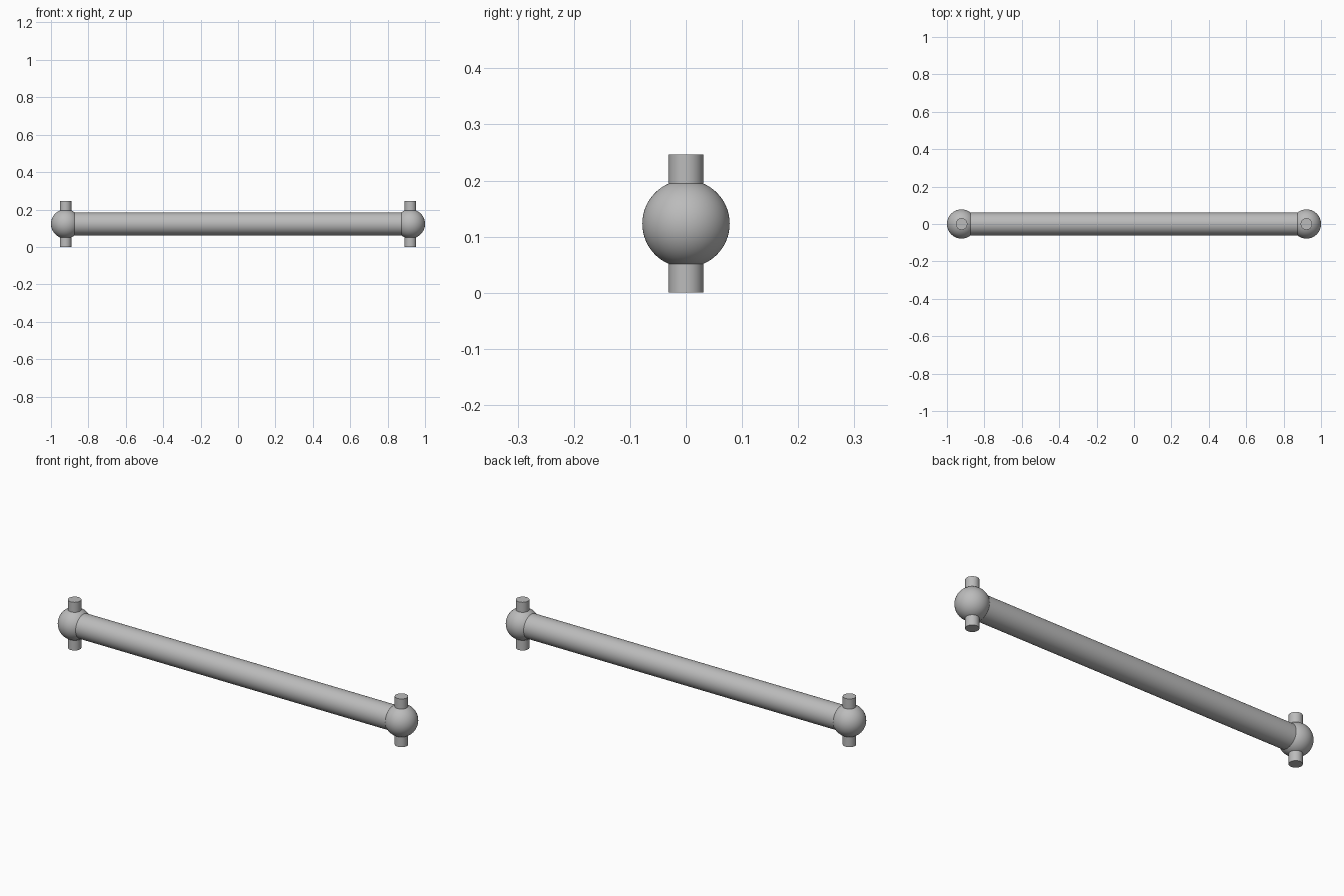
import bpy
import math

cube = bpy.data.objects.get("Cube")
if cube:
    bpy.data.objects.remove(cube, do_unlink=True)

BALL_X, AXIS_Z = 0.922, 0.123
BALL_R, ROD_R, PIN_R = 0.078, 0.061, 0.031

steel = bpy.data.materials.new("grey_steel")
steel.use_nodes = True
grey = (0.5, 0.5, 0.5, 1)
steel.diffuse_color = grey
steel.node_tree.nodes["Principled BSDF"].inputs["Base Color"].default_value = grey


def finish(name):
    obj = bpy.context.object
    obj.name = name
    obj.data.materials.append(steel)
    bpy.ops.object.shade_smooth_by_angle(angle=math.radians(35))


def cylinder(name, radius, length, location, rotation=(0, 0, 0)):
    bpy.ops.mesh.primitive_cylinder_add(vertices=64, radius=radius, depth=length,
                                        location=location, rotation=rotation)
    finish(name)


# Long shaft, ending inside the two balls
cylinder("shaft", ROD_R, 2 * (BALL_X - 0.04), (0, 0, AXIS_Z), (0, math.pi / 2, 0))

# Ball ends, each with a vertical cross pin
for side, sign in (("left", 1), ("right", -1)):
    centre = (sign * BALL_X, 0, AXIS_Z)
    bpy.ops.mesh.primitive_uv_sphere_add(segments=64, ring_count=32,
                                         radius=BALL_R, location=centre)
    finish(side + "_ball_end")
    cylinder(side + "_cross_pin", PIN_R, 2 * AXIS_Z, centre)
